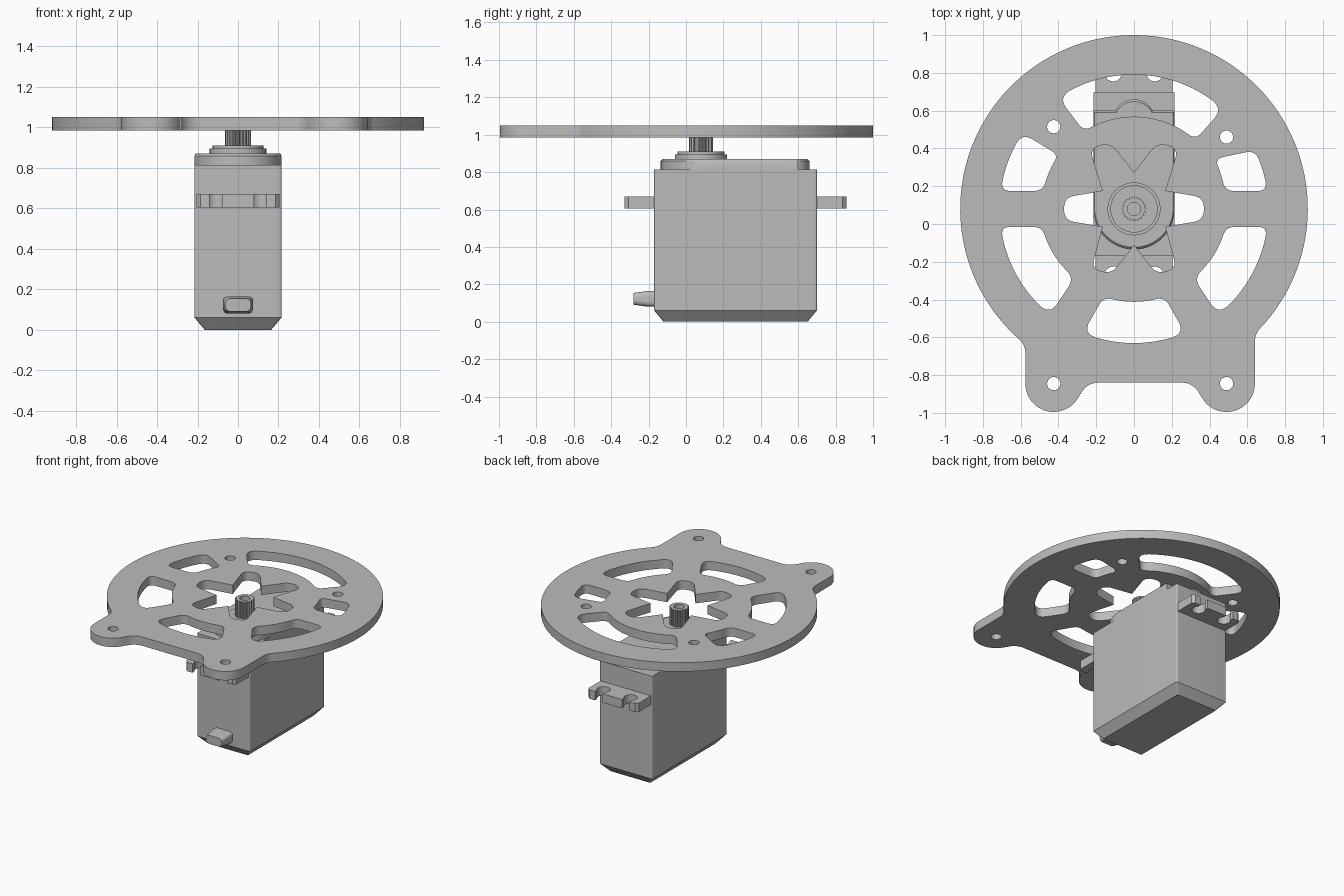
import bpy, bmesh
from math import sin, cos, pi, sqrt, atan2, radians
from mathutils import Vector as V

cube = bpy.data.objects.get("Cube")
if cube:
    bpy.data.objects.remove(cube)

GREY = (0.5, 0.5, 0.5, 1)
mat = bpy.data.materials.new("plain grey")
mat.use_nodes = True
mat.diffuse_color = GREY
mat.node_tree.nodes["Principled BSDF"].inputs["Base Color"].default_value = GREY

AXIS = V((0, 0.08))          # shaft axis, also the centre of the disc
DISC_R = 0.92


def arc(c, r, a0, a1, n=24):
    """Points on a circle, angles in degrees."""
    return [V((c[0] + r * cos(radians(a0 + (a1 - a0) * i / n)),
               c[1] + r * sin(radians(a0 + (a1 - a0) * i / n)))) for i in range(n + 1)]


def circle(c, r, n=48):
    return arc(c, r, 0, 360, n)[:-1]


def ring_edge(p, q, n=24):
    """Arc about the shaft axis from p to q."""
    a, b = p - AXIS, q - AXIS
    t0, t1 = atan2(a.y, a.x), atan2(b.y, b.x)
    t1 += 2 * pi * round((t0 - t1) / (2 * pi))
    out = []
    for i in range(n + 1):
        f = i / n
        t, r = t0 + (t1 - t0) * f, a.length + (b.length - a.length) * f
        out.append(AXIS + V((cos(t), sin(t))) * r)
    return out


def cut(path, d):
    """Remove length d from the start of a path."""
    for i in range(len(path) - 1):
        step = (path[i + 1] - path[i]).length
        if step > d:
            return [path[i].lerp(path[i + 1], d / step)] + path[i + 1:]
        d -= step
    return path[-1:]


def rounded(corners, steps=8):
    """Closed loop of (x, y, rounding, curved edge to the next corner)."""
    k = len(corners)
    pts = [V(c[:2]) for c in corners]
    edges = []
    for i, c in enumerate(corners):
        p, q = pts[i], pts[(i + 1) % k]
        e = ring_edge(p, q) if len(c) > 3 else [p, q]
        e = cut(e, c[2])
        edges.append(cut(e[::-1], corners[(i + 1) % k][2])[::-1])
    loop = []
    for i, c in enumerate(corners):
        if c[2]:
            a, b, p = edges[i - 1][-1], edges[i][0], pts[i]
            for s in range(1, steps):
                t = s / steps
                loop.append(a.lerp(p, t).lerp(p.lerp(b, t), t))
            loop += edges[i]
        else:
            loop += edges[i][1:]
    return loop


def finish(name, bm):
    """Turn a bmesh into a shaded, coloured object."""
    bmesh.ops.recalc_face_normals(bm, faces=bm.faces)
    me = bpy.data.meshes.new(name)
    bm.to_mesh(me)
    bm.free()
    me.materials.append(mat)
    ob = bpy.data.objects.new(name, me)
    bpy.context.collection.objects.link(ob)
    bpy.ops.object.select_all(action="DESELECT")
    ob.select_set(True)
    bpy.context.view_layer.objects.active = ob
    bpy.ops.object.shade_smooth_by_angle(angle=radians(30))


def prism(name, loops, z0, z1):
    """Flat outline with holes, extruded between two heights."""
    cu = bpy.data.curves.new(name, "CURVE")
    cu.dimensions, cu.fill_mode, cu.extrude = "2D", "BOTH", (z1 - z0) / 2
    for loop in loops:
        sp = cu.splines.new("POLY")
        sp.points.add(len(loop) - 1)
        for pt, p in zip(sp.points, loop):
            pt.co = (p.x, p.y, 0, 1)
        sp.use_cyclic_u = True
    tmp = bpy.data.objects.new(name + " outline", cu)
    bpy.context.collection.objects.link(tmp)
    bpy.context.view_layer.update()
    me = bpy.data.meshes.new_from_object(tmp.evaluated_get(bpy.context.evaluated_depsgraph_get()))
    bm = bmesh.new()
    bm.from_mesh(me)
    bpy.data.objects.remove(tmp)
    bpy.data.curves.remove(cu)
    bpy.data.meshes.remove(me)
    bmesh.ops.remove_doubles(bm, verts=bm.verts, dist=0.0005)
    bmesh.ops.translate(bm, verts=bm.verts, vec=(0, 0, (z0 + z1) / 2))
    for f in bm.faces:
        f.material_index = 0
    finish(name, bm)


def loft(name, sections):
    """Skin matching 3D loops and cap both ends."""
    bm = bmesh.new()
    rows = [[bm.verts.new(p) for p in s] for s in sections]
    n = len(rows[0])
    for a, b in zip(rows, rows[1:]):
        for i in range(n):
            bm.faces.new((a[i], a[(i + 1) % n], b[(i + 1) % n], b[i]))
    bm.faces.new(rows[0])
    bm.faces.new(rows[-1])
    finish(name, bm)


def box_loop(x, y0, y1, d):
    return rounded([(-x, y0, d), (x, y0, d), (x, y1, d), (-x, y1, d)])


def flip(corners):
    return [(-c[0],) + c[1:] for c in corners]


# Mounting disc outline: big circle, two lobed feet and their fillets
MID, LOBE, FIL = 0.0325, 0.15, 0.1
sides = []
for s in (-1, 1):
    lobe = V((MID + s * 0.4575, -0.845))
    fx = lobe.x + s * (LOBE + FIL)
    fillet = V((fx, AXIS.y - sqrt((DISC_R + FIL) ** 2 - fx ** 2)))
    ang = atan2(fillet.y - AXIS.y, fillet.x) * 180 / pi
    sides.append((lobe, fillet, ang, V((lobe.x - s * 0.235, -0.94))))
(lobe_l, fil_l, ang_l, toe_l), (lobe_r, fil_r, ang_r, toe_r) = sides
outline = (arc(AXIS, DISC_R, ang_r, ang_l + 360, 120)
           + arc(fil_l, FIL, ang_l + 180, 0)[1:] + arc(lobe_l, LOBE, 180, 338)
           + arc(toe_l, FIL, 158, 90)[1:] + arc(toe_r, FIL, 90, 22)
           + arc(lobe_r, LOBE, 202, 360)[1:] + arc(fil_r, FIL, 180, ang_r + 180)[:-1])

# Windows in the disc
low_side = [(-0.705, -0.015, 0.05, 1), (-0.445, -0.48, 0.07),
            (-0.315, -0.285, 0.06, 1), (-0.485, -0.015, 0.05)]
windows = [
    [(0.47, 0.61, 0.07, 1), (-0.4, 0.67, 0.07), (-0.265, 0.49, 0.05, 1), (0.325, 0.445, 0.05)],
    [(-0.59, 0.48, 0.06, 1), (-0.705, 0.175, 0.05), (-0.48, 0.175, 0.05, 1), (-0.4, 0.365, 0.04)],
    [(0.64, 0.39, 0.05, 1), (0.705, 0.175, 0.05), (0.48, 0.175, 0.05, 1), (0.425, 0.345, 0.05)],
    low_side, flip(low_side),
    [(-0.27, -0.577, 0.07, 1), (0.27, -0.577, 0.07), (0.16, -0.385, 0.05, 1), (-0.16, -0.385, 0.05)],
]

# Six-armed opening in the middle
half = [(-0.125, 0.43, 0.055), (-0.235, 0.4, 0.055), (-0.165, 0.175, 0),
        (-0.37, 0.14, 0.055), (-0.37, 0.02, 0.055), (-0.165, -0.015, 0),
        (-0.225, -0.235, 0.05), (-0.12, -0.265, 0.05)]
star = [(0, 0.27, 0)] + half + [(0, -0.11, 0)] + flip(half)[::-1]

screw_spots = [(-0.425, 0.515), (0.49, 0.46), lobe_l, lobe_r]
prism("mounting_disc", [outline, rounded(star)] + [rounded(w) for w in windows]
      + [circle(c, 0.035, 32) for c in screw_spots], 0.985, 1.05)

# Motor case with chamfered foot
loft("motor_case", [[(p.x, p.y, z) for p in box_loop(0.215 - e, -0.17 + e, 0.7 - e, 0.012)]
                    for z, e in ((0, 0.05), (0.06, 0), (0.815, 0))])

# Gear cover: round front, straight sides, small bump at the back
cover = arc(AXIS, 0.215, 180, 360, 32) + [V((0.215, 0.6))] + arc((0, 0.55), 0.11, 27, 153) + [V((-0.215, 0.6))]
loft("gear_cover", [[(p.x * k, 0.25 + (p.y - 0.25) * k, z) for p in cover]
                    for z, k in ((0.81, 1), (0.858, 1), (0.87, 0.97))])

# Stepped collar and splined hollow shaft
prism("collar_lower", [circle(AXIS, 0.14)], 0.865, 0.895)
prism("collar_upper", [circle(AXIS, 0.125)], 0.89, 0.91)
spline = [AXIS + V((cos(i * pi / 40), sin(i * pi / 40))) * (0.065 if i % 4 < 2 else 0.058) for i in range(80)]
prism("output_shaft", [spline, circle(AXIS, 0.035, 32)], 0.905, 1.035)

# Mounting ears with two open keyhole slots each
for name, root, s in (("ear_front", -0.165, -1), ("ear_back", 0.695, 1)):
    ear = [V((0.205, 0)), V((0.205, 0.143)), V((0.185, 0.163))]
    for x in (0.11, -0.11):
        ear += [V((x + 0.03, 0.163))] + arc((x, 0.105), 0.045, 48, -228) + [V((x - 0.03, 0.163))]
    ear += [V((-0.185, 0.163)), V((-0.205, 0.143)), V((-0.205, 0))]
    prism(name, [[V((p.x, root + s * p.y)) for p in ear]], 0.605, 0.67)

# Cable grommet
loft("cable_grommet", [[(p.x, y, p.y) for p in box_loop(0.075 - e, 0.08 + e, 0.165 - e, 0.03)]
                       for y, e in ((-0.16, 0), (-0.21, 0.001), (-0.28, 0.011))])
